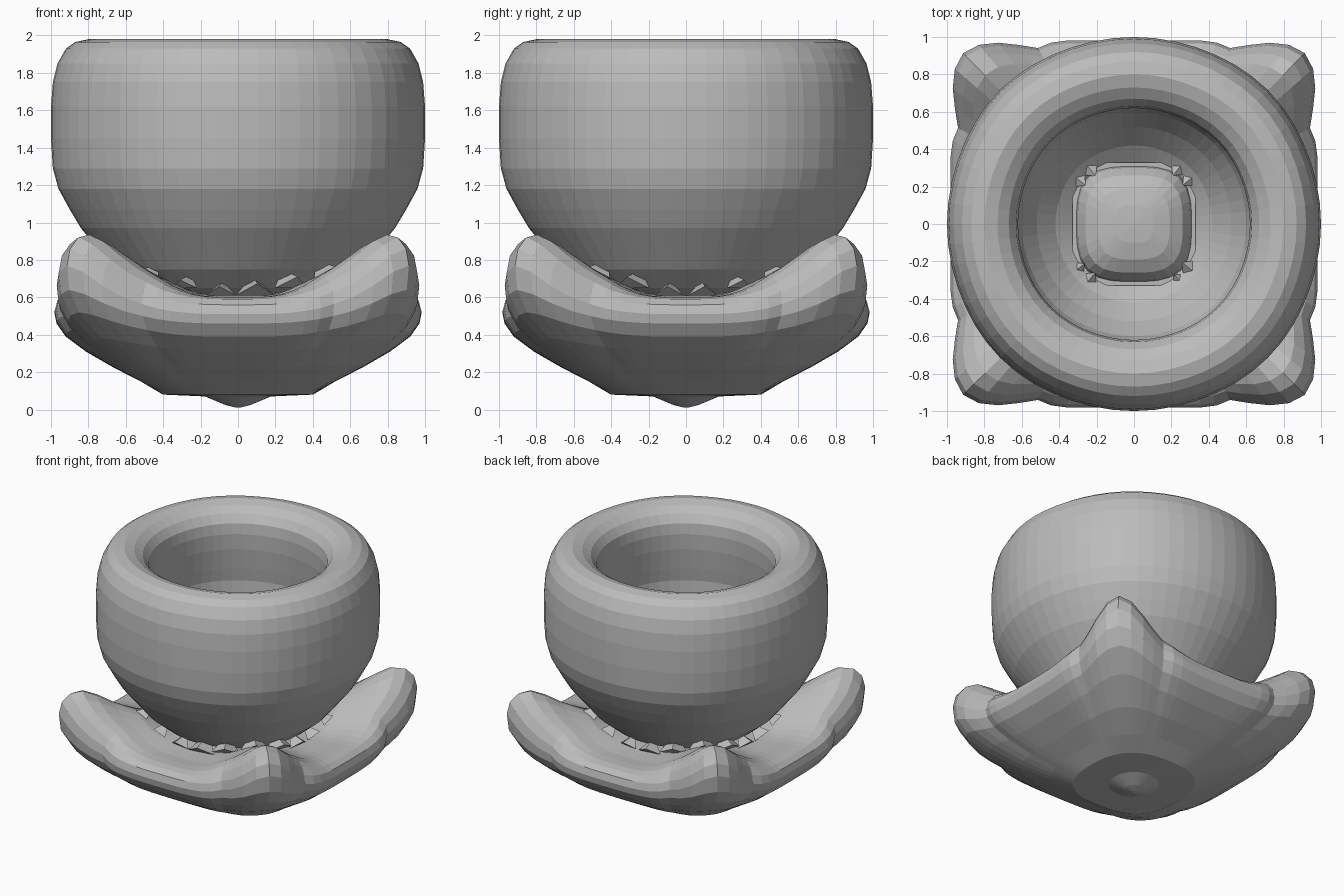
import bpy, bmesh, math, random
from mathutils import Vector

random.seed(4)
cube = bpy.data.objects.get("Cube")
if cube:
    bpy.data.objects.remove(cube, do_unlink=True)

grey = bpy.data.materials.new("clay grey")
grey.use_nodes = True
grey.diffuse_color = (0.5, 0.5, 0.5, 1)
grey.node_tree.nodes["Principled BSDF"].inputs["Base Color"].default_value = (0.5, 0.5, 0.5, 1)


def finish(name, bm):
    bmesh.ops.recalc_face_normals(bm, faces=bm.faces)
    mesh = bpy.data.meshes.new(name)
    bm.to_mesh(mesh)
    bm.free()
    mesh.materials.append(grey)
    obj = bpy.data.objects.new(name, mesh)
    bpy.context.collection.objects.link(obj)
    return obj


def sweep(name, profile, place, segments):
    """Closed revolved body; place(point, angle) returns radius and height."""
    bm = bmesh.new()
    rings = []
    for point in profile:
        ring = []
        for i in range(segments):
            a = math.tau * i / segments
            r, z = place(point, a)
            ring.append(bm.verts.new((r * math.cos(a), r * math.sin(a), z)))
        rings.append(ring)
    for lower, upper in zip(rings, rings[1:]):
        for i in range(segments):
            j = (i + 1) % segments
            bm.faces.new((lower[i], lower[j], upper[j], upper[i]))
    bm.faces.new(rings[0])
    bm.faces.new(rings[-1])
    return finish(name, bm)


def squircle(a, power):
    return (abs(math.cos(a)) ** power + abs(math.sin(a)) ** power) ** (-1 / power)


# Cup: thick rolled rim, overhanging inner lip and steep rounded hollow
cup_profile = [
    (0.02, 0.58), (0.38, 0.60), (0.54, 0.65), (0.66, 0.75), (0.75, 0.86),
    (0.84, 0.97), (0.90, 1.07), (0.96, 1.18), (0.99, 1.29), (1.0, 1.45),
    (1.0, 1.62), (0.99, 1.75), (0.965, 1.85), (0.92, 1.93), (0.87, 1.965),
    (0.80, 1.98), (0.73, 1.96), (0.67, 1.92), (0.63, 1.86), (0.62, 1.78),
    (0.625, 1.66), (0.645, 1.50), (0.66, 1.40), (0.65, 1.25), (0.60, 1.10),
    (0.52, 0.97), (0.42, 0.85), (0.32, 0.77), (0.02, 0.75)]


def cup_place(p, a):
    return p[0] * (1 + 0.012 * math.sin(2 * a) ** 4), p[1]


cup = sweep("cup", cup_profile, cup_place, 56)

# Saucer: square dish; each point is radius share, side height, corner height
saucer_profile = [
    (0.01, 0.01, 0.01), (0.07, 0.025, 0.025), (0.18, 0.07, 0.07),
    (0.41, 0.08, 0.08), (0.53, 0.15, 0.14), (0.68, 0.225, 0.24),
    (0.83, 0.31, 0.38), (0.94, 0.39, 0.52), (0.99, 0.46, 0.64),
    (1.0, 0.51, 0.77), (0.985, 0.56, 0.86), (0.945, 0.59, 0.92),
    (0.89, 0.60, 0.935), (0.82, 0.60, 0.89), (0.73, 0.595, 0.81),
    (0.62, 0.60, 0.74), (0.50, 0.61, 0.65), (0.02, 0.61, 0.61)]


def saucer_place(p, a):
    share, side, corner = p
    s = abs(math.sin(2 * a))
    outer = 0.98 * squircle(a, 2 + 8 * share ** 3)
    dip = 0.045 * math.exp(-((s - 0.85) / 0.08) ** 2) * share ** 3
    horn = 0.62 * share ** 4
    lift = (1 - horn) * s ** 4 + horn * s ** 20
    return share * (outer - dip), side + (corner - side) * lift


saucer = sweep("saucer", saucer_profile, saucer_place, 88)

# Rounded square knob on the floor of the cup
knob_profile = [(0.27, 0.70), (0.31, 0.79), (0.30, 0.84), (0.26, 0.90),
                (0.19, 0.94), (0.10, 0.96), (0.02, 0.965)]
knob = sweep("cup_floor_knob", knob_profile,
             lambda p, a: (p[0] * squircle(a, 3.2), p[1]), 32)

# Square collar around the knob
collar = sweep("knob_collar", [(0.33, 0.73), (0.33, 0.80), (0.28, 0.80), (0.28, 0.73)],
               lambda p, a: (p[0] * squircle(a, 40), p[1]), 32)


def shards(name, places, size):
    """Small crooked pyramids pointing outward and up."""
    bm = bmesh.new()
    for x, y, z in places:
        out = Vector((x, y, 0)).normalized()
        side = Vector((-out.y, out.x, 0))
        c = Vector((x, y, z))
        k = size * random.uniform(0.8, 1.2)
        base = [bm.verts.new(c + side * k), bm.verts.new(c - side * k),
                bm.verts.new(c - out * k + Vector((0, 0, k)))]
        tip = bm.verts.new(c + out * k * 0.7 + Vector((0, 0, k * 0.6)))
        bm.faces.new(base)
        for i in range(3):
            bm.faces.new((base[i], base[(i + 1) % 3], tip))
    return finish(name, bm)


# Jagged seam where the cup sinks into the saucer
seam = []
for i in range(20):
    a = math.tau * (i + 0.5) / 20
    lift = math.sin(2 * a) ** 4
    r = 0.59 + 0.09 * lift
    seam.append((r * math.cos(a), r * math.sin(a), 0.61 + 0.09 * lift))
seam_shards = shards("seam_shards", seam, 0.09)

# Chips at the collar corners
chips = [(sx * x, sy * y, 0.79) for sx in (-1, 1) for sy in (-1, 1)
         for x, y in ((0.30, 0.24), (0.24, 0.30))]
collar_chips = shards("collar_chips", chips, 0.05)
